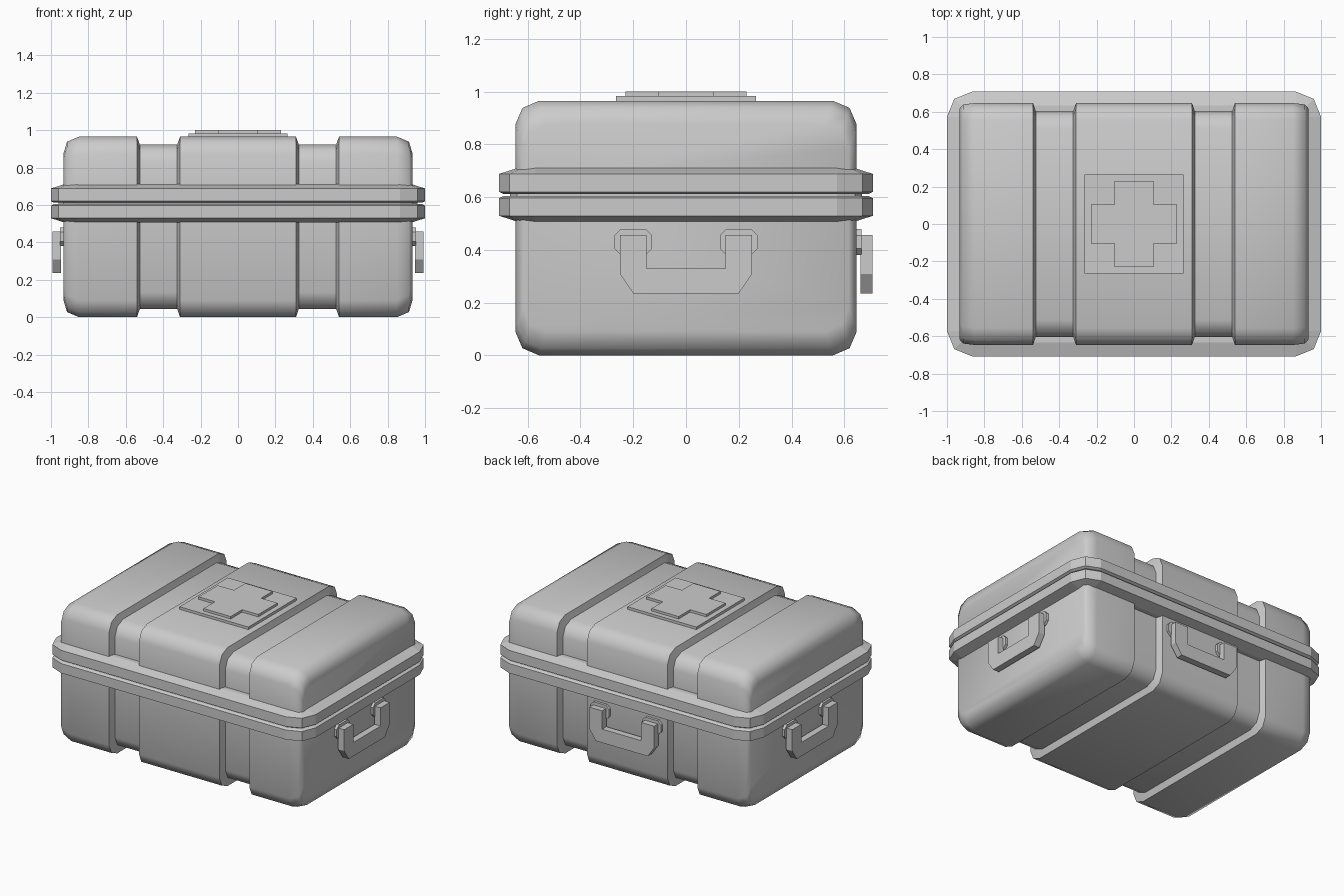
import bpy, bmesh, math
from mathutils import Matrix, Vector

if "Cube" in bpy.data.objects:
    bpy.data.objects.remove(bpy.data.objects["Cube"])


def make_object(name, bm, smooth=None):
    bmesh.ops.recalc_face_normals(bm, faces=bm.faces)
    mesh = bpy.data.meshes.new(name)
    bm.to_mesh(mesh)
    bm.free()
    ob = bpy.data.objects.new(name, mesh)
    bpy.context.collection.objects.link(ob)
    if smooth:
        bpy.ops.object.select_all(action='DESELECT')
        ob.select_set(True)
        bpy.context.view_layer.objects.active = ob
        bpy.ops.object.shade_smooth_by_angle(angle=math.radians(smooth))
    return ob


def loft(bm, rings):
    """Skin a list of equal-length closed rings and cap both ends."""
    vs = [[bm.verts.new(p) for p in r] for r in rings]
    n = len(vs[0])
    for a, b in zip(vs, vs[1:]):
        for i in range(n):
            j = (i + 1) % n
            bm.faces.new((a[i], a[j], b[j], b[i]))
    bm.faces.new(vs[0])
    bm.faces.new(vs[-1])


# Shell halves: sections along x with (x, side inset, outer z inset)
G = 0.043
half = [(0.31, 0, 0), (0.325, G, G), (0.525, G, G), (0.54, 0, 0),
        (0.85, 0, 0), (0.914, 0.008, 0.027), (0.933, 0.03, 0.09)]
stations = [(-x, a, b) for x, a, b in reversed(half)] + half
R, K = 0.09, 0.027


def shell(name, z_outer, z_part):
    s = 1 if z_part > z_outer else -1
    rings = []
    for x, iy, iz in stations:
        h, z = 0.647 - iy, z_outer + s * iz
        side = [(h, z_part), (h, z + s * R), (h - K, z + s * K), (h - R, z)]
        pts = side + [(-y, w) for y, w in reversed(side)]
        rings.append([(x, y, w) for y, w in pts])
    bm = bmesh.new()
    loft(bm, rings)
    make_object(name, bm, 52)


shell("case_base", 0.0, 0.56)
shell("case_lid", 0.965, 0.66)


# Rims: chamfered-corner rings stacked along z with (inset, z)
def rim(name, profile):
    rings = []
    for inset, z in profile:
        hx, hy = 1.0 - inset, 0.708 - inset
        r = 0.135 - inset
        k = r * 0.29
        c = [(hx, hy - r), (hx - k, hy - k), (hx - r, hy)]
        pts = c + [(-x, y) for x, y in reversed(c)]
        pts += [(-x, -y) for x, y in c] + [(x, -y) for x, y in reversed(c)]
        rings.append([(x, y, z) for x, y in pts])
    bm = bmesh.new()
    loft(bm, rings)
    make_object(name, bm)


rim("lower_rim", [(0.075, 0.505), (0.0, 0.529), (0.0, 0.596), (0.015, 0.604)])
rim("upper_rim", [(0.015, 0.612), (0.0, 0.62), (0.0, 0.688), (0.075, 0.712)])
rim("rim_seal", [(0.04, 0.58), (0.04, 0.64)])


def prism(name, outline, lo, hi, matrix=Matrix.Identity(4)):
    """Extrude a 2D outline from lo to hi in local z, then place it."""
    bm = bmesh.new()
    loft(bm, [[matrix @ Vector((u, v, d)) for u, v in outline] for d in (lo, hi)])
    return make_object(name, bm)


# Handles on both ends and the back: local (u, v, depth) -> (side, up, outward)
u_half = [(0.15, 0.33), (0.15, 0.457), (0.25, 0.457), (0.25, 0.308), (0.2, 0.235)]
grip = u_half + [(-u, v) for u, v in reversed(u_half)]
a, b, c = 0.072, 0.049, 0.024
mount = [(a, b - c), (a - c, b), (c - a, b), (-a, b - c),
         (-a, c - b), (c - a, -b), (a - c, -b), (a, c - b)]
for label, angle, face in (("right", 90, 0.933), ("left", -90, 0.933), ("back", 180, 0.647)):
    m = Matrix.Rotation(math.radians(angle), 4, 'Z') @ Matrix.Rotation(math.radians(90), 4, 'X')
    prism(label + "_handle_grip", grip, face + 0.014, face + 0.06, m)
    for s in (-1, 1):
        outline = [(u + s * 0.2, v + 0.43) for u, v in mount]
        prism(f"{label}_handle_mount_{'a' if s < 0 else 'b'}", outline,
              face - 0.01, face + 0.018, m)

# Badge plate and raised cross on the lid
p = 0.265
prism("badge_plate", [(p, p), (-p, p), (-p, -p), (p, -p)], 0.955, 0.983)
L, w = 0.23, 0.105
arm = [(L, -w), (L, w), (w, w)]
cross = []
for i in range(4):
    rot = Matrix.Rotation(i * math.pi / 2, 2)
    cross += [tuple(rot @ Vector(q)) for q in arm]
prism("badge_cross", cross, 0.98, 1.0)
